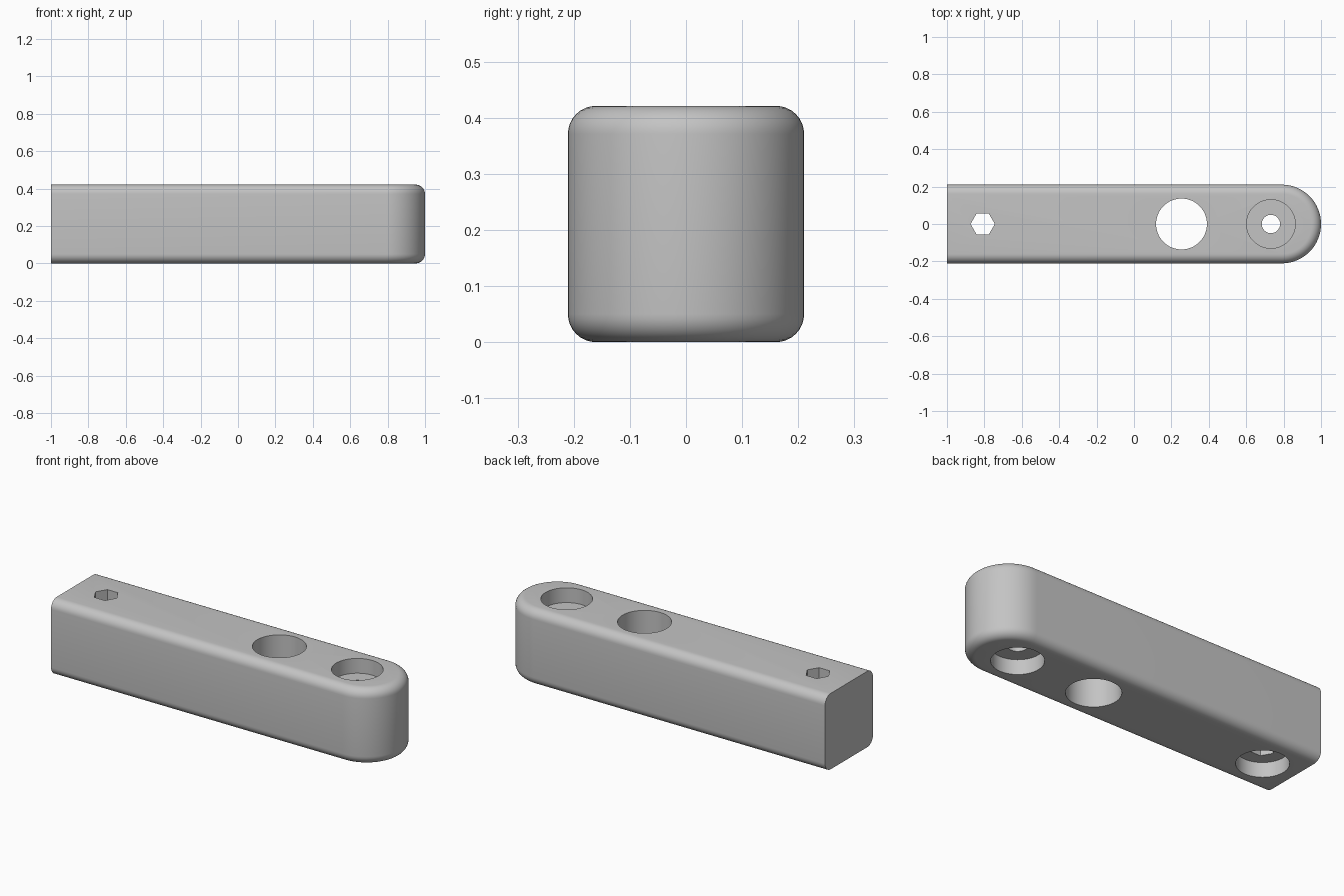
import bpy, bmesh, math
from mathutils import Matrix

cube = bpy.data.objects.get("Cube")
if cube:
    bpy.data.objects.remove(cube, do_unlink=True)

SIZE = 0.421            # width and height of the bar
HALF = SIZE / 2
FILLET = 0.05
END_X = 1 - HALF        # centre of the rounded end
DEPTH = 0.082           # counterbore depth

grey = bpy.data.materials.new("plain grey")
grey.use_nodes = True
colour = (0.55, 0.55, 0.55, 1)
grey.diffuse_color = colour
grey.node_tree.nodes["Principled BSDF"].inputs["Base Color"].default_value = colour


def add_object(name, bm):
    bmesh.ops.recalc_face_normals(bm, faces=bm.faces[:])
    mesh = bpy.data.meshes.new(name)
    bm.to_mesh(mesh)
    bm.free()
    mesh.materials.append(grey)
    obj = bpy.data.objects.new(name, mesh)
    bpy.context.collection.objects.link(obj)
    return obj


def ring(bm, inset, z, steps=32):
    """Outline with a square left end and a round right end."""
    r = HALF - inset
    pts = [(-1, -r)]
    for i in range(steps + 1):
        a = math.pi * (i / steps - 0.5)
        pts.append((END_X + r * math.cos(a), r * math.sin(a)))
    pts.append((-1, r))
    return [bm.verts.new((x, y, z)) for x, y in pts]


# Bar: stacked outlines that follow the edge fillets
def make_bar(steps=8):
    levels = []
    for i in range(steps + 1):
        a = math.pi / 2 * i / steps
        levels.append((FILLET * (1 - math.sin(a)), FILLET * (1 - math.cos(a))))
    levels += [(inset, SIZE - z) for inset, z in reversed(levels)]
    bm = bmesh.new()
    rings = [ring(bm, inset, z) for inset, z in levels]
    n = len(rings[0])
    for low, high in zip(rings, rings[1:]):
        for i in range(n - 1):
            bm.faces.new((low[i], low[i + 1], high[i + 1], high[i]))
    bm.faces.new(rings[0])
    bm.faces.new(rings[-1])
    # flat left end
    bm.faces.new([r[0] for r in rings] + [r[-1] for r in reversed(rings)])
    return add_object("bar", bm)


# Drills: vertical prisms subtracted from the bar
def drill(bar, x, radius, low, high, sides=64):
    bm = bmesh.new()
    bmesh.ops.create_cone(bm, cap_ends=True, segments=sides, radius1=radius,
                          radius2=radius, depth=high - low,
                          matrix=Matrix.Translation((x, 0, (low + high) / 2))
                          @ Matrix.Rotation(math.pi / 2, 4, "Z"))
    cutter = add_object("drill", bm)
    cutter.hide_render = True
    mod = bar.modifiers.new("hole", "BOOLEAN")
    mod.operation = "DIFFERENCE"
    mod.solver = "EXACT"
    mod.object = cutter
    bpy.ops.object.modifier_apply(modifier=mod.name)
    bpy.data.objects.remove(cutter, do_unlink=True)


bar = make_bar()
bpy.ops.object.select_all(action="DESELECT")
bpy.context.view_layer.objects.active = bar
bar.select_set(True)

BELOW, ABOVE = -0.1, SIZE + 0.1
BOLT_X, HEX_X = 0.732, -0.809
drill(bar, 0.254, 0.136, BELOW, ABOVE)                 # plain through hole
drill(bar, BOLT_X, 0.049, BELOW, ABOVE)                # bolt hole
drill(bar, BOLT_X, 0.13, SIZE - DEPTH, ABOVE)          # upper counterbore
drill(bar, BOLT_X, 0.13, BELOW, DEPTH)                 # lower counterbore
drill(bar, HEX_X, 0.065, BELOW, ABOVE, sides=6)        # hexagonal hole
drill(bar, HEX_X, 0.13, BELOW, DEPTH)                  # counterbore below it

# Turn the hexagon so that its corners point along the bar
bpy.ops.object.shade_smooth_by_angle(angle=math.radians(30))
